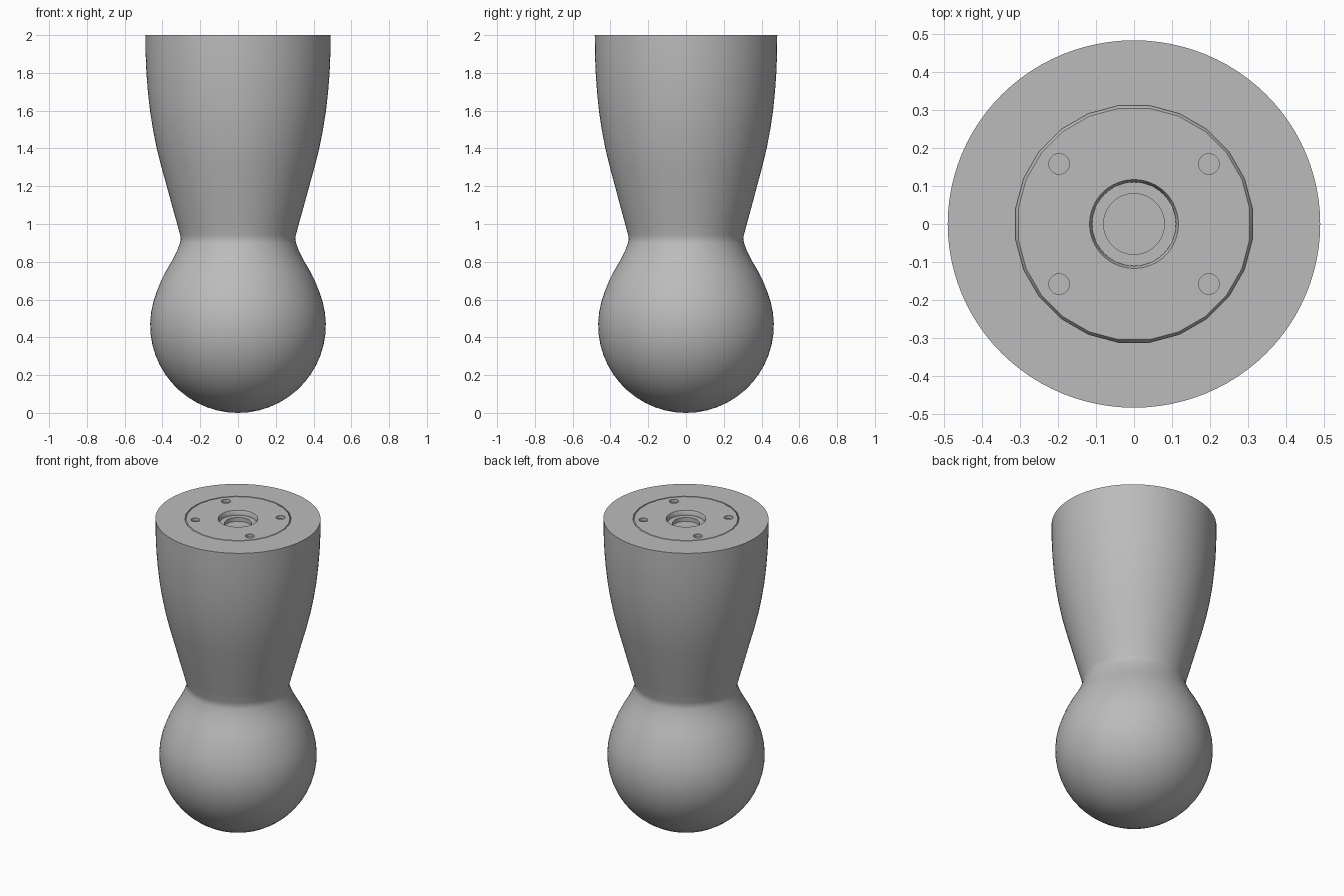
import bpy
import bmesh
import math

cube = bpy.data.objects.get("Cube")
if cube:
    bpy.data.objects.remove(cube, do_unlink=True)

GREY = (0.5, 0.5, 0.5, 1.0)
mat = bpy.data.materials.new("plain grey")
mat.use_nodes = True
mat.diffuse_color = GREY
mat.node_tree.nodes["Principled BSDF"].inputs["Base Color"].default_value = GREY


def lathe(name, profile, sides, closed=False, centre=(0, 0), turn=0.0):
    """Revolve (radius, z) points about a vertical axis; open profiles are capped."""
    bm = bmesh.new()
    rings = []
    for r, z in profile:
        if r < 1e-6:
            rings.append([bm.verts.new((centre[0], centre[1], z))])
            continue
        angles = [2 * math.pi * i / sides + turn for i in range(sides)]
        rings.append([bm.verts.new((centre[0] + r * math.cos(a),
                                    centre[1] + r * math.sin(a), z)) for a in angles])
    pairs = list(zip(rings, rings[1:]))
    if closed:
        pairs.append((rings[-1], rings[0]))
    for low, high in pairs:
        for i in range(sides):
            j = (i + 1) % sides
            if len(low) == 1:
                bm.faces.new((low[0], high[j], high[i]))
            else:
                bm.faces.new((low[i], low[j], high[j], high[i]))
    if not closed:
        for ring in (rings[0], rings[-1]):
            if len(ring) > 1:
                bm.faces.new(ring)
    bmesh.ops.recalc_face_normals(bm, faces=bm.faces)
    mesh = bpy.data.meshes.new(name)
    bm.to_mesh(mesh)
    bm.free()
    mesh.materials.append(mat)
    obj = bpy.data.objects.new(name, mesh)
    bpy.context.collection.objects.link(obj)
    return obj


# Ball foot, rounded neck and flaring leg in one profile
R = 0.465
ball = [(R * math.sin(math.radians(a)), R - R * math.cos(math.radians(a)))
        for a in range(0, 113, 7)]
neck = [(0.407, 0.70), (0.376, 0.76), (0.346, 0.81), (0.322, 0.86),
        (0.307, 0.90), (0.303, 0.92), (0.306, 0.94)]
leg = [(0.322, 1.0), (0.350, 1.1), (0.377, 1.2), (0.405, 1.3), (0.430, 1.4),
       (0.450, 1.5), (0.466, 1.6), (0.477, 1.7), (0.485, 1.8), (0.489, 1.9), (0.49, 2.0)]
body = lathe("leg_with_ball_foot", ball + neck + leg, 96)

# The flared top is slightly narrower from front to back
for v in body.data.vertices:
    v.co.y *= 1 - 0.014 * max(0.0, min(1.0, (v.co.z - 1.0) / 0.8))

# Mounting face: shallow ring groove, stepped centre hole, four screw holes
cutters = [
    lathe("ring_groove_cutter",
          [(0.307, 2.0), (0.314, 1.99), (0.314, 2.02), (0.307, 2.02)],
          24, closed=True, turn=math.radians(7.5)),
    lathe("centre_hole_cutter",
          [(0.08, 1.945), (0.08, 1.97), (0.11, 1.97), (0.11, 1.985),
           (0.117, 2.0), (0.117, 2.02)], 48),
]
for sx in (-1, 1):
    for sy in (-1, 1):
        cutters.append(lathe("screw_hole_cutter", [(0.027, 1.98), (0.027, 2.02)],
                             24, centre=(sx * 0.197, sy * 0.158)))

bpy.ops.object.select_all(action="DESELECT")
bpy.context.view_layer.objects.active = body
body.select_set(True)
for cutter in cutters:
    cutter.hide_render = True
    mod = body.modifiers.new("cut", "BOOLEAN")
    mod.operation = "DIFFERENCE"
    mod.solver = "EXACT"
    mod.object = cutter
    bpy.ops.object.modifier_apply(modifier=mod.name)
    bpy.data.objects.remove(cutter, do_unlink=True)

bpy.ops.object.shade_smooth_by_angle(angle=math.radians(30))
